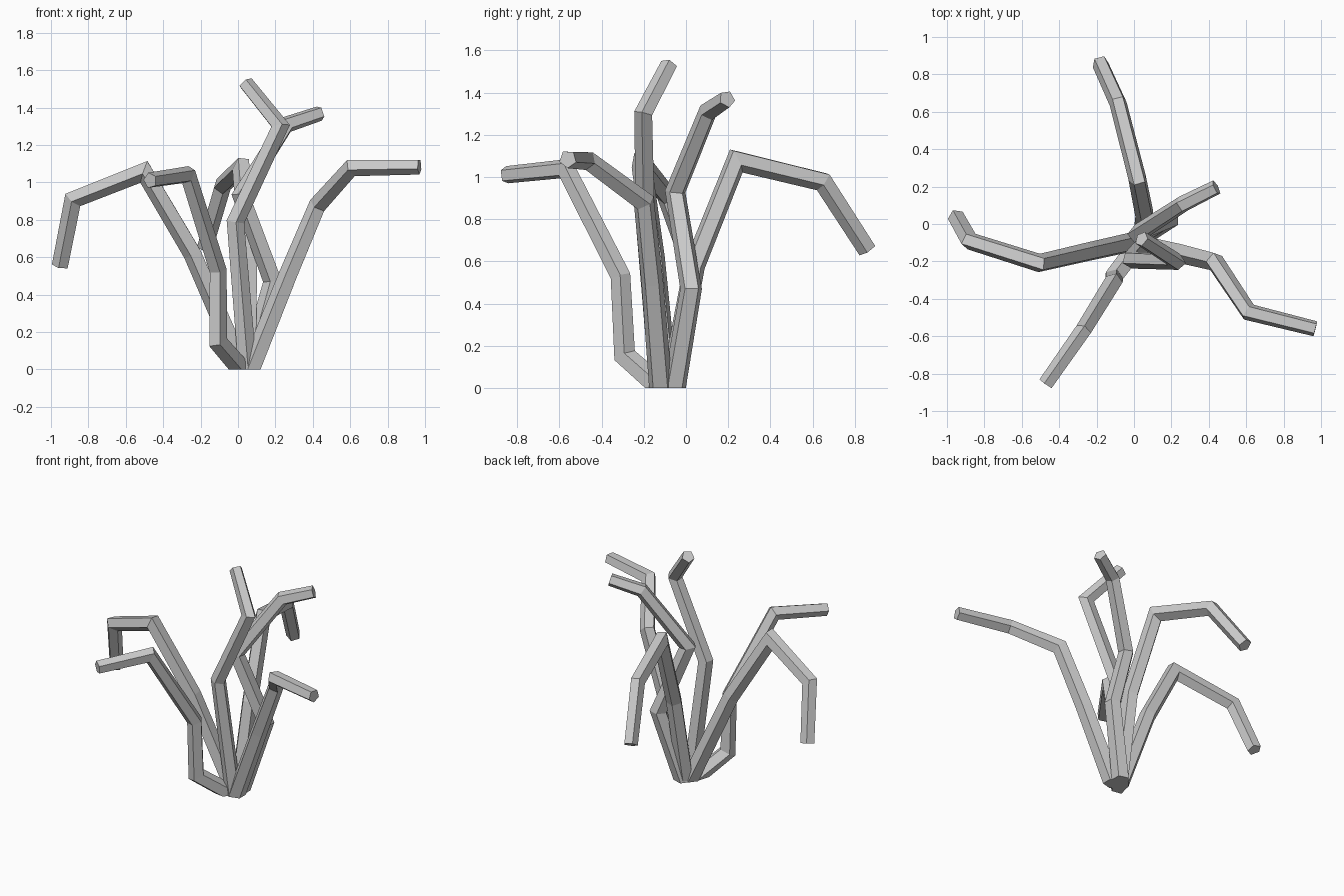
import bpy, bmesh, math
from mathutils import Vector

if "Cube" in bpy.data.objects:
    bpy.data.objects.remove(bpy.data.objects["Cube"])

SIDES = 5


def stem(name, path, r0, r1, spin=0.0):
    """Faceted tube along a bent path, mitred at each bend, flat on the ground."""
    pts = [Vector(p) for p in path]
    n = len(pts)
    dirs = [(pts[i + 1] - pts[i]).normalized() for i in range(n - 1)]
    side = dirs[0].cross(Vector((0, 1, 0))).normalized()
    bm = bmesh.new()
    rings = []
    for i in range(n):
        d = dirs[max(i - 1, 0)]
        if i > 1:  # carry the frame round the previous bend
            side = dirs[i - 2].rotation_difference(d) @ side
        up = d.cross(side)
        # cutting plane: ground at the base, bisector at bends, square at the tip
        if i == 0:
            cut = Vector((0, 0, 1))
        elif i == n - 1:
            cut = d
        else:
            cut = (dirs[i - 1] + dirs[i]).normalized()
        r = r0 + (r1 - r0) * i / (n - 1)
        ring = []
        for k in range(SIDES):
            a = spin + 2 * math.pi * k / SIDES
            off = (side * math.cos(a) + up * math.sin(a)) * r
            off -= d * (off.dot(cut) / d.dot(cut))
            ring.append(bm.verts.new(pts[i] + off))
        rings.append(ring)
    for a, b in zip(rings, rings[1:]):
        for k in range(SIDES):
            j = (k + 1) % SIDES
            bm.faces.new((a[k], a[j], b[j], b[k]))
    bm.faces.new(rings[0][::-1])
    bm.faces.new(rings[-1])
    bmesh.ops.recalc_face_normals(bm, faces=bm.faces)
    mesh = bpy.data.meshes.new(name)
    bm.to_mesh(mesh)
    bm.free()
    bpy.context.collection.objects.link(bpy.data.objects.new(name, mesh))


# Six drooping stems fanning out of one root
stem("right_stem", [(0.07, -0.12, 0), (0.27, -0.16, 0.5), (0.43, -0.2, 0.88),
                    (0.61, -0.47, 1.08), (0.97, -0.56, 1.085)], 0.058, 0.043)
stem("left_stem", [(0.03, -0.09, 0), (-0.24, -0.15, 0.62), (-0.5, -0.21, 1.06),
                   (-0.88, -0.09, 0.91), (-0.95, 0.035, 0.555)], 0.055, 0.046)
stem("front_stem", [(0.02, -0.12, 0), (-0.11, -0.29, 0.15), (-0.11, -0.31, 0.53),
                    (-0.27, -0.57, 1.04), (-0.47, -0.855, 1.01)], 0.055, 0.043, 0.3)
stem("back_stem", [(0.05, -0.07, 0), (0.06, 0.04, 0.58), (0.02, 0.24, 1.08),
                   (-0.085, 0.65, 0.98), (-0.18, 0.86, 0.655)], 0.055, 0.046)
stem("inner_back_stem", [(0.06, -0.055, 0), (0.19, 0.025, 0.47), (0.02, -0.05, 0.93),
                         (0.26, 0.105, 1.31), (0.44, 0.195, 1.37)], 0.057, 0.042)
stem("inner_front_stem", [(0.05, -0.12, 0), (-0.015, -0.19, 0.79),
                          (0.225, -0.2, 1.3), (0.04, -0.08, 1.53)], 0.052, 0.042, 0.4)
